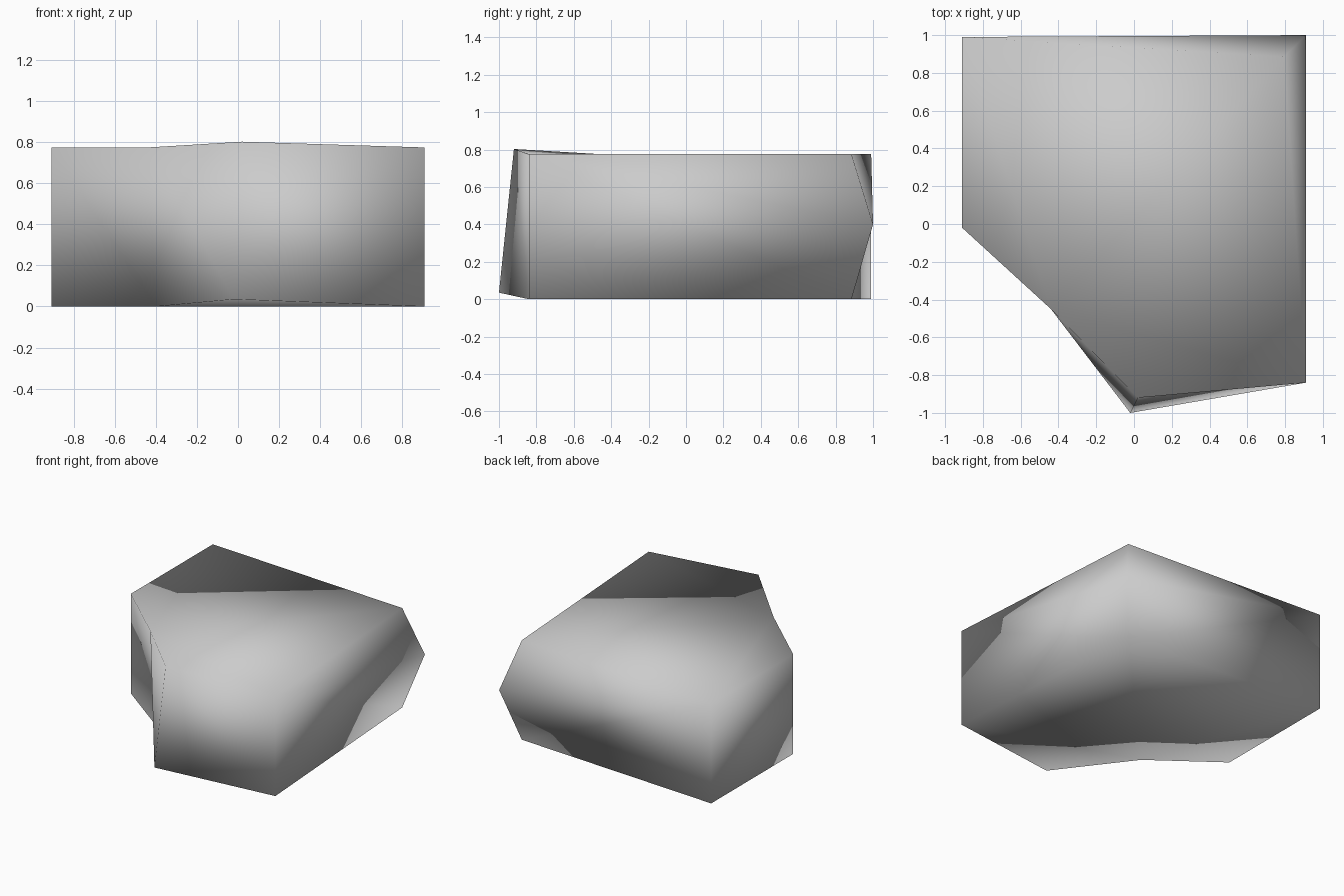
import bpy
import bmesh

cube = bpy.data.objects.get("Cube")
if cube:
    bpy.data.objects.remove(cube, do_unlink=True)

# Plain stone grey
stone = bpy.data.materials.new("stone_grey")
stone.use_nodes = True
colour = (0.6, 0.6, 0.6, 1.0)
stone.diffuse_color = colour
bsdf = next(n for n in stone.node_tree.nodes if n.type == 'BSDF_PRINCIPLED')
bsdf.inputs["Base Color"].default_value = colour
bsdf.inputs["Roughness"].default_value = 0.8

# Outlines of the two ends, sharing their four main corners
HEIGHT = 0.775
shared = {
    "back_right": (-0.91, 0.99),
    "back_left": (0.795, 0.885),
    "front_left": (0.91, -0.84),
    "side_right": (-0.91, -0.02),
}
top_points = {k: (x, y, HEIGHT) for k, (x, y) in shared.items()}
low_points = {k: (x, y, 0.0) for k, (x, y) in shared.items()}
top_points.update(nose=(0.02, -0.92, 0.803), notch=(-0.44, -0.45, HEIGHT))
low_points.update(nose=(-0.02, -1.0, 0.035), notch=(-0.40, -0.40, 0.0))

bm = bmesh.new()
top = {k: bm.verts.new(p) for k, p in top_points.items()}
low = {k: bm.verts.new(p) for k, p in low_points.items()}
corner = bm.verts.new((0.91, 1.0, 0.4))

# End caps fan out from the notch
rim = ("side_right", "back_right", "back_left", "front_left", "nose")
for end in (top, low):
    for a, b in zip(rim, rim[1:]):
        bm.faces.new((end["notch"], end[a], end[b]))

# Back and left walls, with the pointed corner standing out between them
for k in ("back_right", "front_left"):
    bm.faces.new((top[k], top["back_left"], corner))
    bm.faces.new((top[k], corner, low["back_left"]))
    bm.faces.new((top[k], low["back_left"], low[k]))

# Remaining walls, each creased from its second top point to its first low point
walls = ("front_left", "nose", "notch", "side_right", "back_right")
for a, b in zip(walls, walls[1:]):
    bm.faces.new((top[a], top[b], low[a]))
    bm.faces.new((top[b], low[b], low[a]))

bmesh.ops.recalc_face_normals(bm, faces=bm.faces)
for face in bm.faces:
    face.smooth = True

mesh = bpy.data.meshes.new("rock_block")
bm.to_mesh(mesh)
bm.free()
mesh.materials.append(stone)
rock = bpy.data.objects.new("rock_block", mesh)
bpy.context.collection.objects.link(rock)
